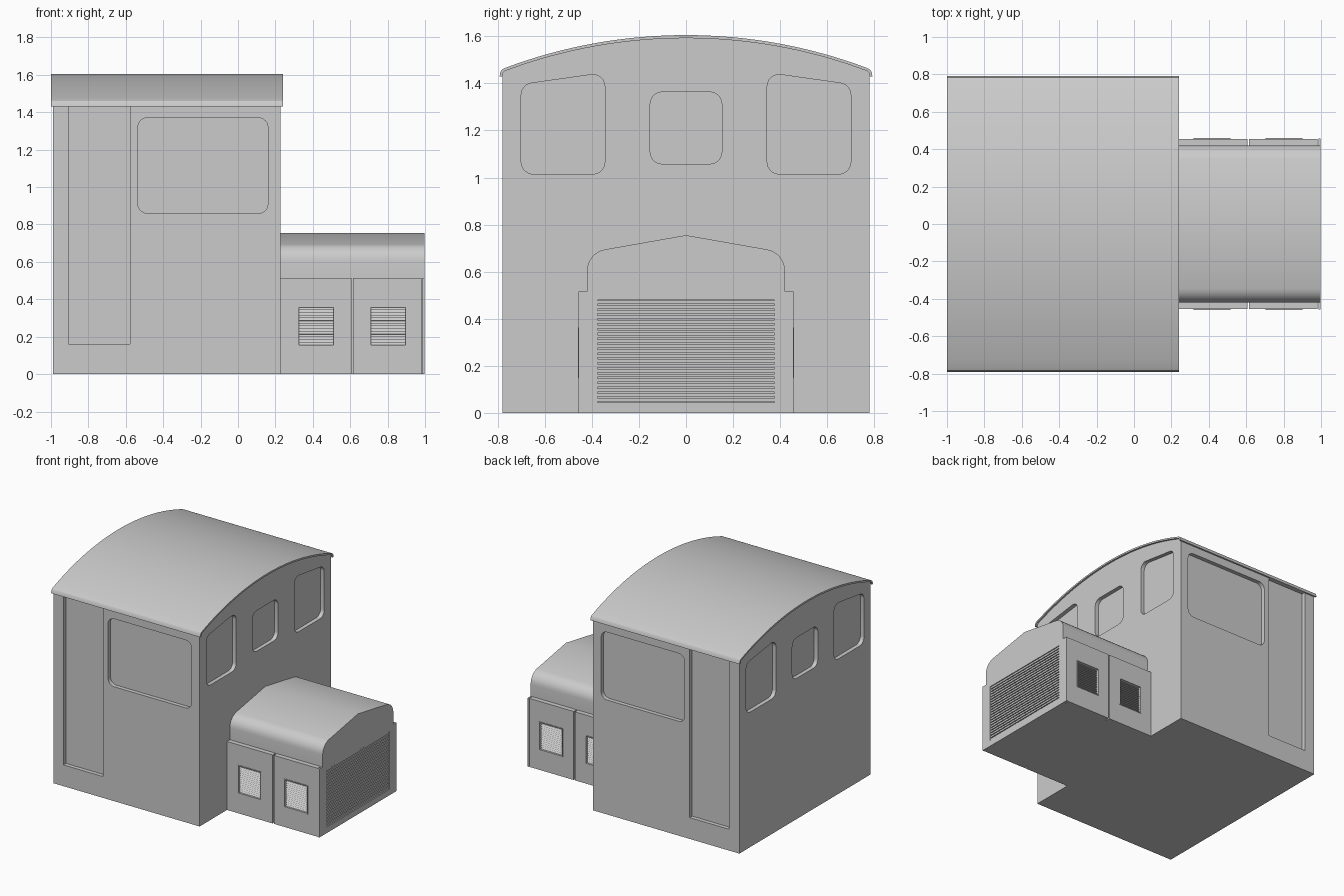
import bpy, bmesh, math
from mathutils import Vector

if "Cube" in bpy.data.objects:
    bpy.data.objects.remove(bpy.data.objects["Cube"])

grey = bpy.data.materials.new("plain grey")
grey.diffuse_color = (0.6, 0.6, 0.6, 1)
grey.use_nodes = True
grey.node_tree.nodes["Principled BSDF"].inputs["Base Color"].default_value = grey.diffuse_color


def prism(name, pts, axis, a, b):
    """Extrude a 2D outline (y,z for axis x; x,z for axis y) from a to b."""
    bm = bmesh.new()
    put = (lambda p, d: (d, p[0], p[1])) if axis == "x" else (lambda p, d: (p[0], d, p[1]))
    lo = [bm.verts.new(put(p, a)) for p in pts]
    hi = [bm.verts.new(put(p, b)) for p in pts]
    bm.faces.new(lo)
    bm.faces.new(hi[::-1])
    for i in range(len(pts)):
        j = (i + 1) % len(pts)
        bm.faces.new((lo[i], hi[i], hi[j], lo[j]))
    bmesh.ops.recalc_face_normals(bm, faces=bm.faces)
    me = bpy.data.meshes.new(name)
    bm.to_mesh(me)
    bm.free()
    me.materials.append(grey)
    ob = bpy.data.objects.new(name, me)
    bpy.context.collection.objects.link(ob)
    return ob


def rect(x0, x1, z0, z1):
    return [(x0, z0), (x1, z0), (x1, z1), (x0, z1)]


def rounded(pts, r, n=6):
    """Round every corner of a convex outline; r is one radius or one per corner."""
    out = []
    for i, p in enumerate(pts):
        rad = r[i] if isinstance(r, (list, tuple)) else r
        p = Vector(p)
        if rad == 0:
            out.append(tuple(p))
            continue
        u = (Vector(pts[i - 1]) - p).normalized()
        v = (Vector(pts[(i + 1) % len(pts)]) - p).normalized()
        half = u.angle(v) / 2
        c = p + (u + v).normalized() * rad / math.sin(half)
        s = p + u * rad / math.tan(half) - c
        e = p + v * rad / math.tan(half) - c
        w = s.angle(e)
        for k in range(n + 1):
            t = k / n
            out.append(tuple(c + (s * math.sin((1 - t) * w) + e * math.sin(t * w)) / math.sin(w)))
    return out


def cut(ob, cutters):
    """Subtract each cutter and remove it."""
    bpy.context.view_layer.objects.active = ob
    for c in cutters:
        m = ob.modifiers.new("cut", "BOOLEAN")
        m.operation, m.solver, m.object = "DIFFERENCE", "EXACT", c
        bpy.ops.object.modifier_apply(modifier=m.name)
        bpy.data.objects.remove(c)


def arc(top, half, n=32, radius=2.19):
    ys = [-half + 2 * half * i / n for i in range(n + 1)]
    return [(y, top - radius + math.sqrt(radius ** 2 - y * y)) for y in ys]


# cab body with curved top
X0, X1, W = -0.99, 0.227, 0.78
cab = prism("cab_body", [(-W, 0)] + arc(1.595, W) + [(W, 0)], "x", X0, X1)

# recessed windows and doors
D = 0.03
holes = []
for s in (-1, 1):
    ys = sorted((s * (W - D), s * (W + 0.1)))
    holes.append(prism("side_window_cut", rounded(rect(-0.535, 0.16, 0.86, 1.37), 0.05), "y", *ys))
    holes.append(prism("door_cut", rect(-0.905, -0.577, 0.16, 1.435), "y", *ys))
for xs in ((X0 - 0.1, X0 + D), (X1 - D, X1 + 0.1)):
    holes.append(prism("middle_window_cut", rounded(rect(-0.152, 0.152, 1.058, 1.363), 0.05), "x", *xs))
    for s in (-1, 1):
        pts = [(s * 0.345, 1.015), (s * 0.7, 1.015), (s * 0.7, 1.395), (s * 0.345, 1.445)]
        holes.append(prism("end_window_cut", rounded(pts, 0.05), "x", *xs))
cut(cab, holes)

# thin curved roof with turned-down eaves
eave = [(0.782, 1.459), (0.789, 1.447), (0.792, 1.43), (0.779, 1.43), (0.777, 1.445)]
left = [(-y, z) for y, z in reversed(eave)]
outline = arc(1.605, 0.77) + eave + arc(1.592, 0.77)[::-1] + left
prism("roof", outline, "x", -1.0, 0.24)

# engine hood with pitched, rounded top
HW, shoulder, ZS = 0.42, 0.457, 0.515
top = rounded([(HW, ZS), (HW, 0.681), (0, 0.755), (-HW, 0.681), (-HW, ZS)], [0, 0.09, 0, 0.09, 0])
hood = prism("hood", [(-HW, 0), (HW, 0)] + top, "x", 0.2, 0.987)
plate = prism("hood_front", [(-shoulder, 0), (shoulder, 0), (shoulder, ZS)] + top + [(-shoulder, ZS)],
              "x", 0.987, 0.998)

# front grille opening and slats
grille = rect(-0.375, 0.375, 0.045, 0.48)
for ob, x in ((hood, 0.965), (plate, 0.9)):
    cut(ob, [prism("grille_cut", grille, "x", x, 1.1)])
N = 21
pitch = 0.435 / N
for i in range(N):
    z = 0.045 + (i + 0.5) * pitch
    prism("grille_slat", rect(-0.378, 0.378, z - 0.007, z + 0.007), "x", 0.96, 0.994)

# side access panels with framed louvre vents
for s in (-1, 1):
    def span(a, b):
        return sorted((s * a, s * b))
    for x0, x1 in ((0.2, 0.606), (0.616, 0.982)):
        panel = prism("side_panel", rect(x0, x1, 0, ZS), "y", *span(0.41, 0.455))
        vx = 0.325 if x0 < 0.5 else 0.71
        vx1, v0, v1 = vx + 0.185, 0.155, 0.357
        cut(panel, [prism("vent_cut", rect(vx, vx1, v0, v1), "y", *span(0.425, 0.5))])
        # upward-facing saw-tooth louvre
        n = 14
        h = (v1 - v0) / n
        saw = [(s * 0.42, v0)]
        for k in range(n):
            saw += [(s * 0.445, v0 + k * h + 0.0005), (s * 0.434, v0 + (k + 1) * h)]
        saw.append((s * 0.42, v1))
        prism("vent_louvre", saw, "x", vx - 0.002, vx1 + 0.002)
        # raised vent frame
        f = 0.006
        for bar in (rect(vx - f, vx1 + f, v1, v1 + f), rect(vx - f, vx1 + f, v0 - f, v0),
                    rect(vx - f, vx, v0, v1), rect(vx1, vx1 + f, v0, v1)):
            prism("vent_frame", bar, "y", *span(0.45, 0.459))

# smooth curves, keep edges sharp
bpy.ops.object.select_all(action="DESELECT")
for ob in bpy.context.scene.objects:
    ob.select_set(True)
    bpy.context.view_layer.objects.active = ob
bpy.ops.object.shade_smooth_by_angle(angle=math.radians(25))
